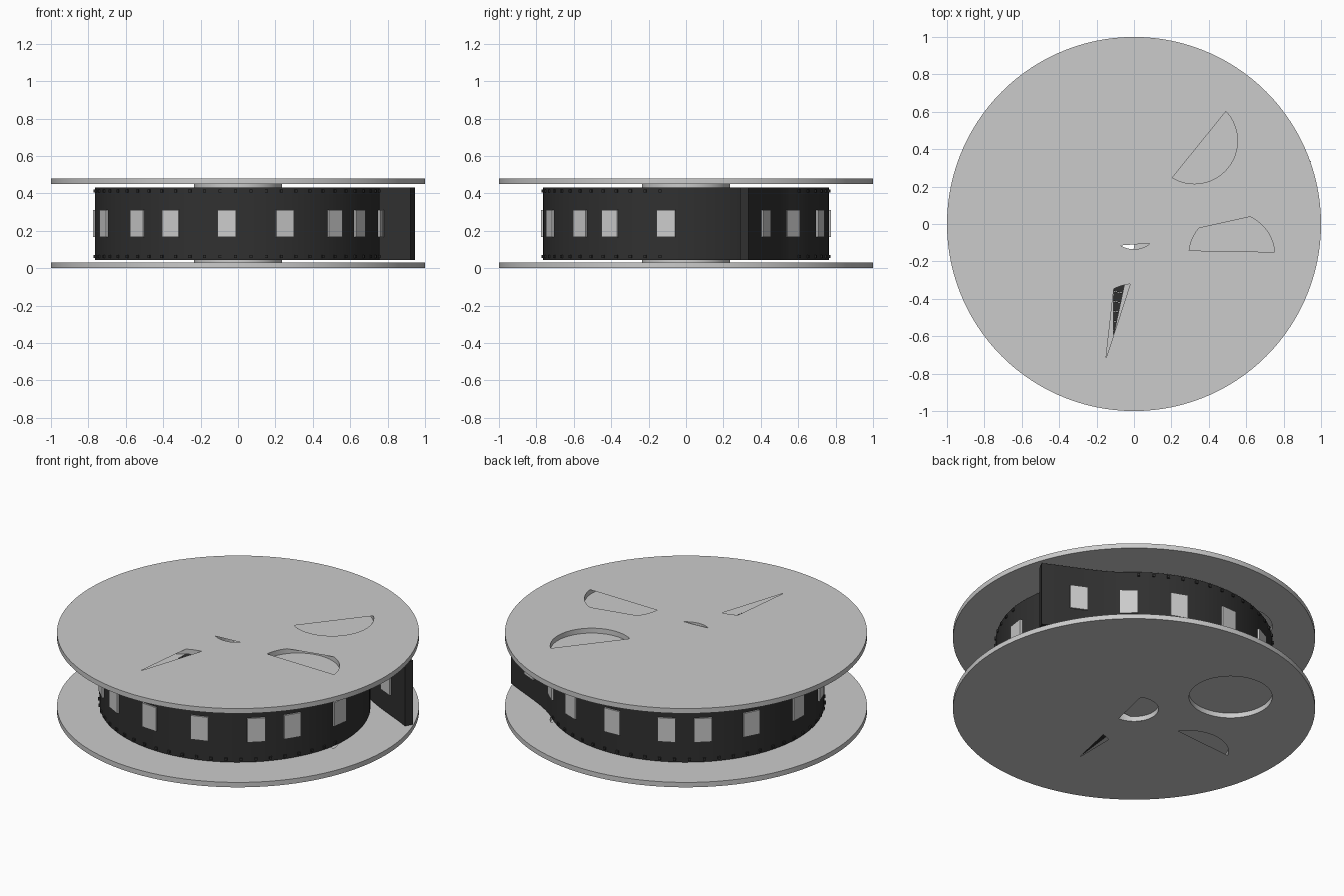
import bpy, bmesh, math
from mathutils import Vector, Matrix
from mathutils.geometry import interpolate_bezier

if "Cube" in bpy.data.objects:
    bpy.data.objects.remove(bpy.data.objects["Cube"])


def material(name, c):
    m = bpy.data.materials.new(name)
    m.diffuse_color = (c, c, c, 1)
    m.use_nodes = True
    m.node_tree.nodes["Principled BSDF"].inputs["Base Color"].default_value = m.diffuse_color
    return m


dark = material("film_black", 0.03)
light = material("frame_grey", 0.72)


def finish(bm, name, mat=None, smooth=True):
    me = bpy.data.meshes.new(name)
    bm.to_mesh(me)
    bm.free()
    ob = bpy.data.objects.new(name, me)
    bpy.context.collection.objects.link(ob)
    if mat:
        me.materials.append(mat)
    if smooth:
        bpy.ops.object.select_all(action='DESELECT')
        bpy.context.view_layer.objects.active = ob
        ob.select_set(True)
        bpy.ops.object.shade_smooth_by_angle(angle=math.radians(30))
    return ob


def arcs(cx, cy, r, ranges, step=5):
    """Points along one or more arcs, joined by straight chords."""
    pts = []
    for a, b in ranges:
        n = max(1, int(abs(b - a) / step))
        for i in range(n + 1 if b - a < 360 else n):
            t = math.radians(a + (b - a) * i / n)
            pts.append((cx + r * math.cos(t), cy + r * math.sin(t)))
    return pts


def cap(bm, loops, z, up):
    edges = []
    for lp in loops:
        vs = [bm.verts.new((x, y, z)) for x, y in lp]
        edges += [bm.edges.new((vs[i - 1], vs[i])) for i in range(len(vs))]
    res = bmesh.ops.triangle_fill(bm, use_beauty=True, use_dissolve=False, edges=edges)
    for f in res["geom"]:
        if isinstance(f, bmesh.types.BMFace):
            f.normal_update()
            if f.normal.z * up < 0:
                f.normal_flip()


def wall(bm, lp, z0, z1, outward=True):
    a = [bm.verts.new((x, y, z0)) for x, y in lp]
    b = [bm.verts.new((x, y, z1)) for x, y in lp]
    for i in range(len(lp)):
        q = (a[i - 1], a[i], b[i], b[i - 1])
        bm.faces.new(q if outward else q[::-1])


# Side plates: five round holes, partly covered differently on each face
R, HR, CR = 0.55, 0.23, 0.135
rim = arcs(0, 0, 1, [(0, 360)], 3)
centre = {a: (R * math.cos(math.radians(a)), R * math.sin(math.radians(a)))
          for a in (54, 126, 198, 270, 342)}
top_holes = [arcs(*centre[54], HR, [(239, 403)]),
             arcs(*centre[342], HR, [(5, 65), (140, 173)]),
             arcs(*centre[270], HR, [(95, 118)]) + [(-0.15, -0.72)],
             arcs(0, 0, CR, [(238, 310)])]
low_holes = [arcs(*centre[126], HR, [(0, 360)]),
             arcs(*centre[198], HR, [(38, 151)]),
             arcs(*centre[270], HR, [(103, 118)]) + [(-0.11, -0.60)],
             arcs(0, 0, CR, [(66, 269)])]


def plate(name, z0, z1):
    bm = bmesh.new()
    cap(bm, [rim] + top_holes, z1, 1)
    cap(bm, [rim] + low_holes, z0, -1)
    wall(bm, rim, z0, z1)
    for c in centre.values():
        wall(bm, arcs(*c, HR, [(0, 360)]), z0, z1, False)
    wall(bm, arcs(0, 0, CR, [(0, 360)]), z0, z1, False)
    finish(bm, name)


plate("lower_plate", 0.0, 0.03)
plate("upper_plate", 0.45, 0.48)

# Hub tube
bm = bmesh.new()
wall(bm, arcs(0, 0, 0.235, [(0, 360)]), 0.03, 0.45)
wall(bm, arcs(0, 0, CR, [(0, 360)]), 0.03, 0.45, False)
finish(bm, "hub")

# Film path: loose tail, one full outer turn, then a tight inward spiral
TH, RC, Z0, Z1 = 0.05, 0.74, 0.043, 0.432
t0 = math.radians(48)
p0 = Vector((RC * math.cos(t0), RC * math.sin(t0)))
d0 = Vector((math.sin(t0), -math.cos(t0)))
p3, d3 = Vector((0.935, 0.312)), Vector((0.88, -0.47))
tail = [Vector(p[:2]) for p in interpolate_bezier(
    p3.to_3d(), (p3 - 0.15 * d3).to_3d(), (p0 + 0.15 * d0).to_3d(), p0.to_3d(), 20)]
path = list(tail)
a, r = 48, RC
while r > 0.27:
    a += 4
    if a > 350:
        r -= 0.052 * 4 / (70 if a < 420 else 360)
    t = math.radians(a)
    path.append(Vector((r * math.cos(t), r * math.sin(t))))

bm = bmesh.new()
prev = None
for i, p in enumerate(path):
    d = (path[min(i + 1, len(path) - 1)] - path[max(i - 1, 0)]).normalized()
    n = Vector((d.y, -d.x)) * TH / 2
    o, k = p + n, p - n
    ring = [bm.verts.new(c) for c in ((o.x, o.y, Z0), (o.x, o.y, Z1),
                                      (k.x, k.y, Z1), (k.x, k.y, Z0))]
    if prev:
        for j in range(4):
            bm.faces.new((prev[j - 1], prev[j], ring[j], ring[j - 1]))
    else:
        bm.faces.new(ring)
    prev = ring
bm.faces.new(prev[::-1])
bmesh.ops.recalc_face_normals(bm, faces=bm.faces)
finish(bm, "film_strip", dark)


def block(bm, x, y, z, ang, size):
    m = (Matrix.Translation((x, y, z)) @ Matrix.Rotation(ang, 4, 'Z')
         @ Matrix.Diagonal((*size, 1)))
    bmesh.ops.create_cube(bm, size=1, matrix=m)


# Picture frames along the film
bm = bmesh.new()
size = (0.068, 0.10, 0.145)
for deg in (48, 69, 93, 117, 132, 153, 179, 201, 225.5, 242, 265.5, 289, 312.5, 328, 352):
    t = math.radians(deg)
    block(bm, RC * math.cos(t), RC * math.sin(t), 0.24, t, size)
q = min(range(1, 19), key=lambda i: abs(tail[i].y - 0.40))
d = tail[q + 1] - tail[q - 1]
block(bm, tail[q].x, tail[q].y, 0.24, math.atan2(-d.x, d.y), size)
finish(bm, "film_frames", light, False)

# Sprocket studs along both film edges
bm = bmesh.new()
for i in range(49):
    t = math.radians(52 + i * 6.2)
    for z in (0.062, 0.413):
        block(bm, RC * math.cos(t), RC * math.sin(t), z, t, (0.066, 0.015, 0.015))
finish(bm, "sprocket_studs", dark, False)
